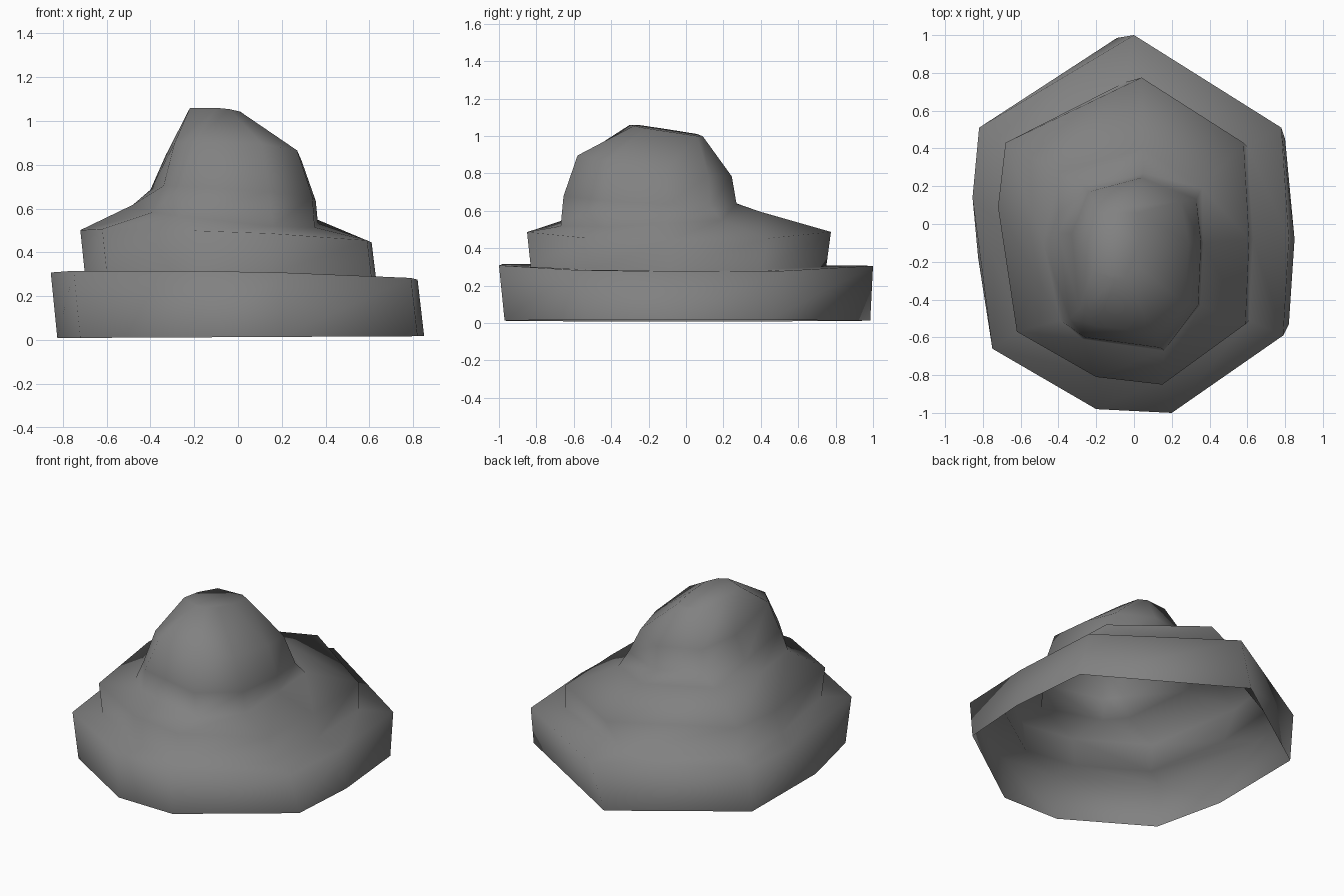
import bpy, bmesh

# Plan outlines, counter-clockwise from the back corner
base = [(-.09, .985), (-.82, .48), (-.825, -.18), (-.72, -.64), (-.2, -.96),
        (.2, -.97), (.82, -.53), (.85, -.08), (.8, .45)]
rim = [(0, 1), (-.82, .51), (-.855, .14), (-.75, -.66), (-.2, -.98),
       (.2, -1), (.79, -.59), (.82, -.08), (.78, .51)]
step_base = [(-.05, .75), (-.67, .42), (-.7, .0), (-.6, -.56), (-.2, -.79),
             (.15, -.83), (.61, -.51), (.63, -.08), (.6, .41)]
step = [(.04, .775), (-.68, .43), (-.72, .09), (-.62, -.57), (-.2, -.81),
        (.15, -.85), (.59, -.53), (.61, -.08), (.58, .43)]
foot = [(.05, .40), (-.4, .27), (-.48, -.1), (-.39, -.51), (-.27, -.61),
        (.16, -.67), (.35, -.43), (.365, -.1), (.36, .19)]
waist = [(.05, .27), (-.27, .2), (-.4, -.05), (-.34, -.5), (-.26, -.6),
         (.14, -.655), (.34, -.43), (.355, -.1), (.33, .13)]
shoulder = [(.04, .245), (-.24, .17), (-.33, -.05), (-.29, -.45), (-.2, -.54),
            (.11, -.58), (.27, -.42), (.29, -.1), (.25, .12)]
summit = [(-.03, .09), (-.19, .06), (-.225, -.1), (-.22, -.25), (-.1, -.3),
          (-.04, -.28), (.01, -.22), (.025, -.1), (.02, .06)]

# outline, height, slope in x, slope in y, bow in y
rings = [
    (base,      .013, .005, 0,     0),
    (rim,       .291, -.02, -.003, .018),
    (step_base, .296, -.02, 0,     .01),
    (step,      .471, -.042, 0,    .03),
    (foot,      .575, -.10, .06,   0),
    (waist,     .655, -.07, -.05,  0),
    (shoulder,  .82,  -.05, -.14,  0),
    (summit,    1.01, -.05, -.15,  0),
]

# Open-bottomed stepped mound, lofted ring by ring
bm = bmesh.new()
previous = None
for outline, z, kx, ky, bow in rings:
    current = [bm.verts.new((x, y, z + kx * x + ky * y + bow * y * y))
               for x, y in outline]
    if previous:
        n = len(current)
        for i in range(n):
            j = (i + 1) % n
            bm.faces.new((previous[i], previous[j], current[j], current[i]))
    previous = current
bm.faces.new(previous)  # summit
bmesh.ops.recalc_face_normals(bm, faces=bm.faces)

mesh = bpy.data.meshes.new("stepped_mound")
bm.to_mesh(mesh)
bm.free()
mesh.polygons.foreach_set("use_smooth", [True] * len(mesh.polygons))
mound = bpy.data.objects.new("stepped_mound", mesh)
bpy.context.collection.objects.link(mound)

# Dark stone grey
stone = bpy.data.materials.new("dark_stone")
stone.diffuse_color = (.22, .22, .22, 1)
mesh.materials.append(stone)
